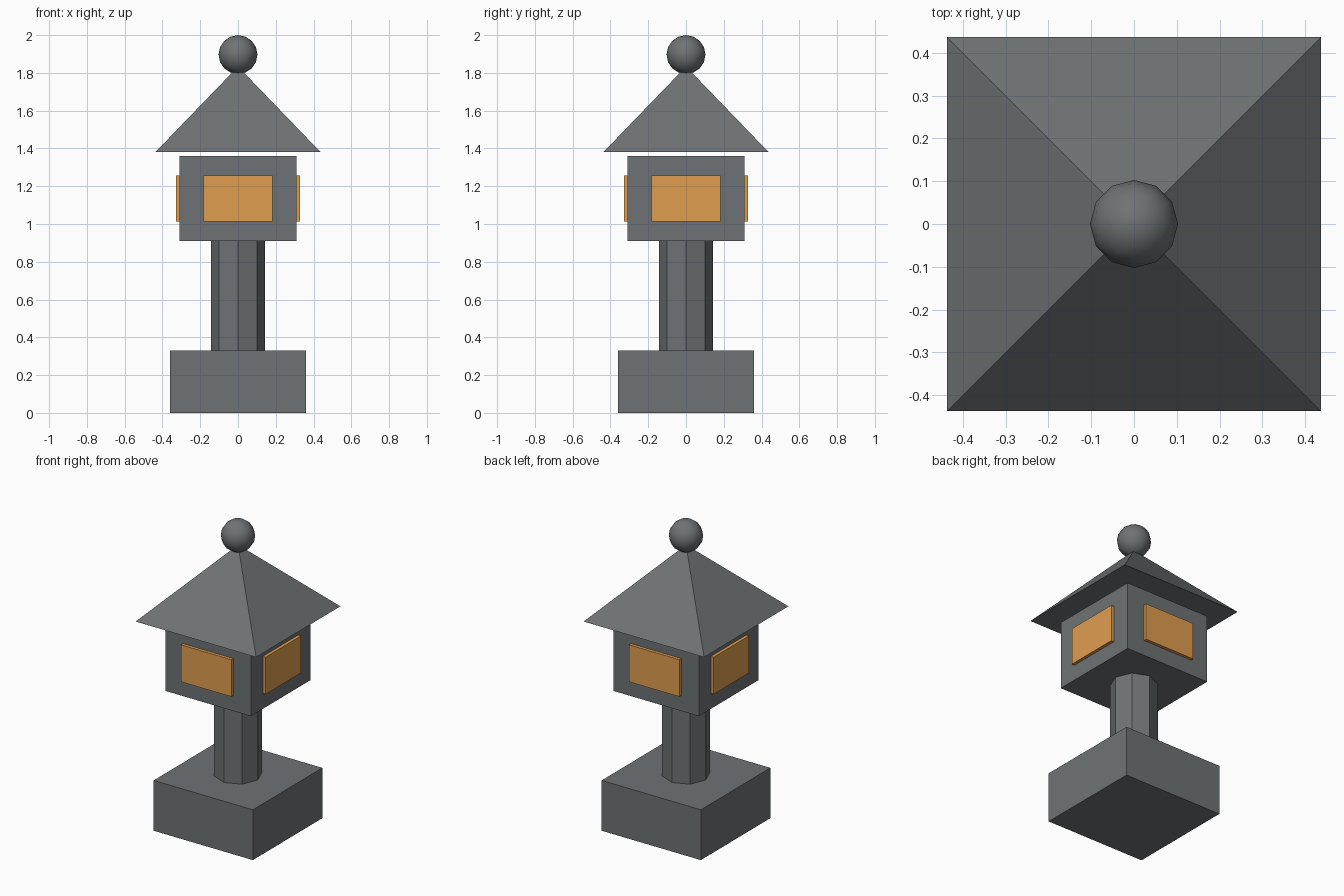
import bpy
import math

if "Cube" in bpy.data.objects:
    bpy.data.objects.remove(bpy.data.objects["Cube"])


def material(name, color):
    m = bpy.data.materials.new(name)
    m.diffuse_color = (*color, 1.0)
    m.use_nodes = True
    m.node_tree.nodes["Principled BSDF"].inputs["Base Color"].default_value = m.diffuse_color
    return m


stone = material("grey stone", (0.156, 0.171, 0.176))
glow = material("warm amber", (0.745, 0.340, 0.078))


def finish(name, mat):
    ob = bpy.context.object
    ob.name = name
    ob.data.materials.append(mat)
    return ob


def box(name, center, size, mat):
    bpy.ops.mesh.primitive_cube_add(size=1, location=center)
    ob = finish(name, mat)
    ob.scale = size
    bpy.ops.object.transform_apply(location=False, rotation=False, scale=True)
    return ob


# Square base block
box("base", (0, 0, 0.165), (0.72, 0.72, 0.33), stone)

# Octagonal post with corners on the axes
bpy.ops.mesh.primitive_cylinder_add(vertices=8, radius=0.144, depth=0.58,
                                    location=(0, 0, 0.62))
finish("post", stone)

# Lamp housing
box("lamp_housing", (0, 0, 1.136), (0.618, 0.618, 0.45), stone)

# One raised window panel per side
for i, side in enumerate(("front", "right", "back", "left")):
    a = -math.pi / 2 + i * math.pi / 2
    along_x = i % 2 == 0
    size = (0.366, 0.041, 0.243) if along_x else (0.041, 0.366, 0.243)
    box(side + "_window", (0.309 * math.cos(a), 0.309 * math.sin(a), 1.134),
        size, glow)

# Four-sided pyramid roof, just clear of the housing
bpy.ops.mesh.primitive_cone_add(vertices=4, radius1=0.618, radius2=0,
                                depth=0.453, location=(0, 0, 1.381 + 0.2265),
                                rotation=(0, 0, math.pi / 4))
finish("roof", stone)

# Smooth ball finial
bpy.ops.mesh.primitive_uv_sphere_add(segments=12, ring_count=8, radius=0.103,
                                     location=(0, 0, 1.897))
finish("finial", stone)
bpy.ops.object.shade_smooth()
